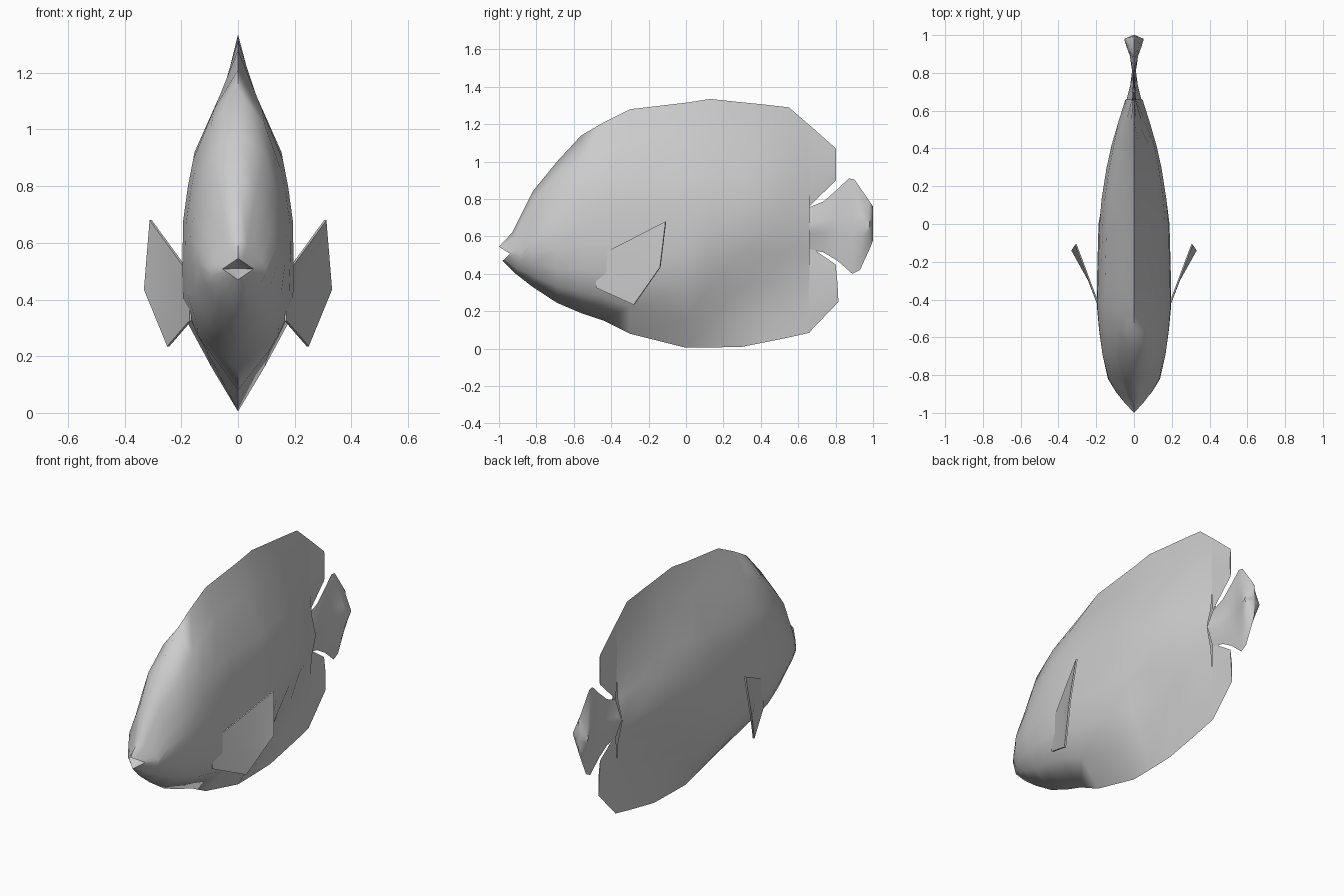
import bpy, bmesh, math

if "Cube" in bpy.data.objects:
    bpy.data.objects.remove(bpy.data.objects["Cube"])

mat = bpy.data.materials.new("plain_grey")
mat.diffuse_color = (0.6, 0.6, 0.6, 1)
mat.use_nodes = True
mat.node_tree.nodes["Principled BSDF"].inputs["Base Color"].default_value = mat.diffuse_color

# Cross-section shapes: fraction of height -> fraction of half width
LEVELS = [0, .12, .245, .38, .5, .61, .7, .87, 1]
LIPS = [0, .42, .75, .97, 1, .85, .68, .33, 0]
SNOUT = [0, .58, .85, 1, .97, .83, .70, .46, 0]
HEAD = [0, .68, .92, 1, 1, .93, .84, .60, 0]
CHEST = [0, .80, 1, 1, .99, .91, .82, .47, 0]
BODY = [0, .50, .97, 1, .97, .88, .77, .27, 0]
REAR = [0, .12, .40, .86, 1, .90, .66, .20, 0]
STEM = [0, .13, .22, .38, 1, .38, .25, .14, 0]
LENS = [0, .5, .8, .95, 1, .95, .85, .5, 0]
DIAMOND = [min(t, 1 - t) * 2 for t in LEVELS]


def mix(a, b, k=.5):
    return [p + (q - p) * k for p, q in zip(a, b)]


def finish(name, bm, angle):
    bmesh.ops.recalc_face_normals(bm, faces=bm.faces)
    me = bpy.data.meshes.new(name)
    bm.to_mesh(me)
    bm.free()
    me.materials.append(mat)
    ob = bpy.data.objects.new(name, me)
    bpy.context.collection.objects.link(ob)
    bpy.ops.object.select_all(action='DESELECT')
    bpy.context.view_layer.objects.active = ob
    ob.select_set(True)
    bpy.ops.object.shade_smooth_by_angle(angle=math.radians(angle))
    return ob


def loft(name, stations, mouth=False, angle=60):
    """Skin rings; station = (y bottom, y side, y top, z bottom, z top, half width, shape)."""
    bm = bmesh.new()
    rings = []
    for yb, ys, yt, zb, zt, hw, shape in stations:
        pts = []
        for t, s in zip(LEVELS, shape):
            y = yb + (ys - yb) * t * 2 if t < .5 else ys + (yt - ys) * (t - .5) * 2
            pts.append((s * hw, y, zb + (zt - zb) * t))
        pts += [(-x, y, z) for x, y, z in pts[-2:0:-1]]
        rings.append([bm.verts.new(p) for p in pts])
    n = len(rings[0])
    for a, b in zip(rings, rings[1:]):
        for i in range(n):
            j = (i + 1) % n
            bm.faces.new((a[i], a[j], b[j], b[i]))
    if mouth:  # open lips run back to a point inside the head
        throat = bm.verts.new((0, -.9, .51))
        for i in range(n):
            bm.faces.new((rings[0][i], rings[0][(i + 1) % n], throat))
    else:  # rear end of a fin
        bm.faces.new(rings[-1])
    return finish(name, bm, angle)


def st(y, zb, zt, hw, shape):
    return (y, y, y, zb, zt, hw, shape)


# Body with the dorsal and belly fin edges running into it
loft("body", [
    (-.98, -.94, -1.0, .47, .545, .055, DIAMOND),
    (-.91, -.88, -.93, .40, .62, .10, LIPS),
    st(-.82, .33, .84, .138, SNOUT),
    st(-.69, .245, 1.0, .167, HEAD),
    st(-.56, .19, 1.14, .185, mix(HEAD, CHEST, .7)),
    st(-.44, .15, 1.21, .196, mix(CHEST, BODY, .2)),
    st(-.30, .08, 1.28, .196, mix(CHEST, BODY, .75)),
    st(0, .005, 1.315, .188, BODY),
    st(.13, .006, 1.335, .175, mix(BODY, REAR, .4)),
    st(.30, .01, 1.317, .145, REAR),
    st(.42, .034, 1.305, .118, REAR),
    st(.55, .06, 1.29, .080, mix(REAR, STEM, .4)),
    st(.66, .085, 1.195, .045, STEM),
], mouth=True, angle=85)

# Rear lobes of the dorsal and anal fins
loft("dorsal_fin_lobe", [st(.655, .757, 1.2, .010, LENS),
                         st(.802, .90, 1.07, .003, LENS)])
loft("anal_fin_lobe", [st(.655, .083, .55, .009, LENS),
                       (.815, .81, .80, .25, .45, .003, LENS)])

# Tail fin: thin stem flaring to a wedge at the back
loft("tail_fin", [
    st(.655, .53, .755, .040, DIAMOND),
    st(.735, .515, .787, .020, DIAMOND),
    st(.81, .47, .852, .010, LENS),
    (.89, .89, .87, .40, .91, .022, DIAMOND),
    (.93, .94, .90, .42, .905, .040, DIAMOND),
    (.985, .98, .98, .54, .79, .052, DIAMOND),
    st(1.0, .58, .76, .004, LENS),
])

# Pectoral fins, mirrored left and right, rooted inside the body
FIN = [(.17, -.49, .485), (.312, -.11, .68),
       (.332, -.14, .435), (.25, -.28, .235), (.172, -.48, .325)]
for side, sx in (("right", 1), ("left", -1)):
    bm = bmesh.new()
    outer = [bm.verts.new((sx * x, y, z)) for x, y, z in FIN]
    inner = [bm.verts.new((sx * (x - .008), y + .004, z)) for x, y, z in FIN]
    n = len(FIN)
    hub = [bm.verts.new((sx * (.243 - d), -.30 + d / 2, .44)) for d in (0, .008)]
    for i in range(n):
        j = (i + 1) % n
        bm.faces.new((outer[i], outer[j], hub[0]))
        bm.faces.new((inner[j], inner[i], hub[1]))
        bm.faces.new((outer[j], outer[i], inner[i], inner[j]))
    finish(side + "_pectoral_fin", bm, 40)
